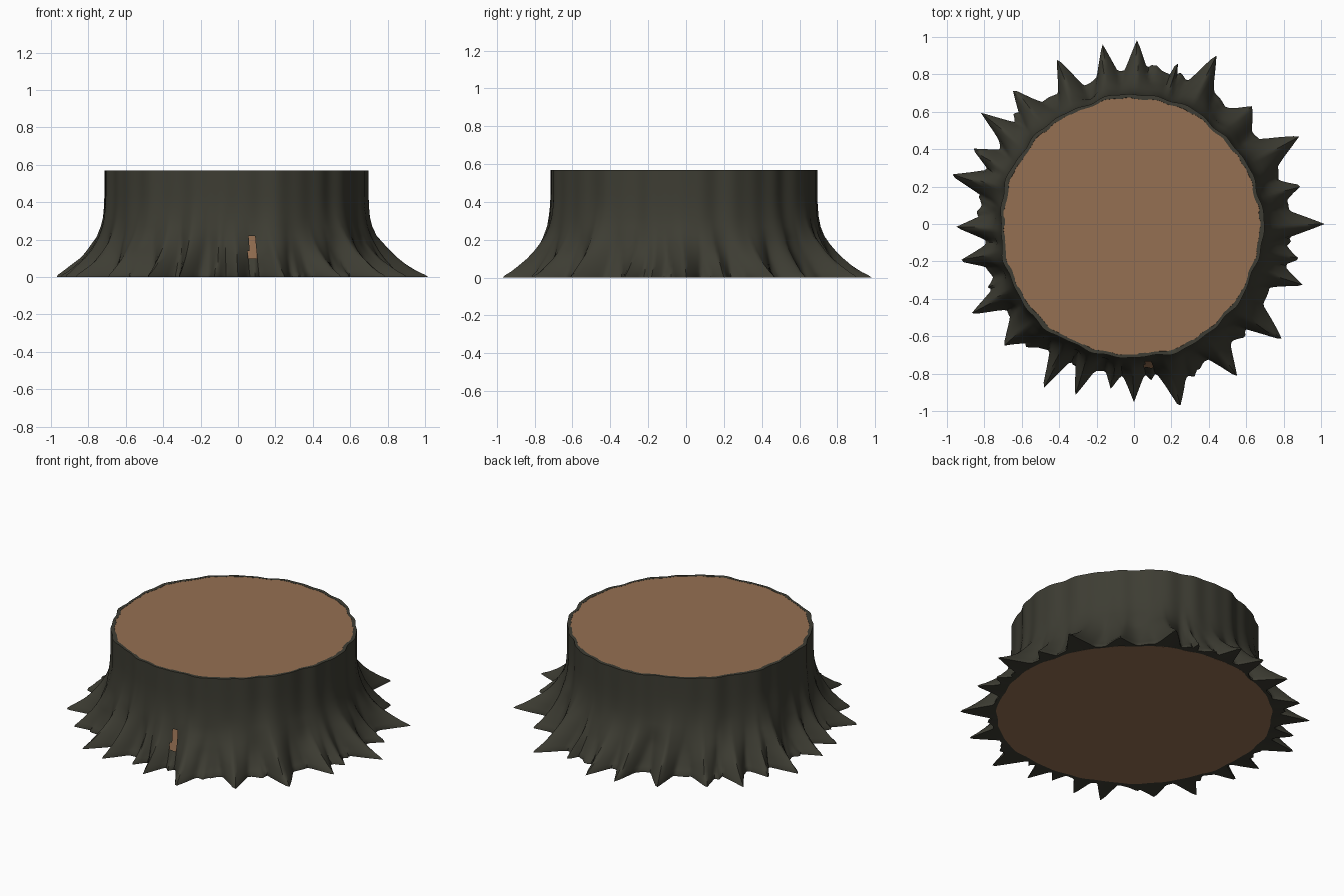
import bpy, bmesh, math, random

if "Cube" in bpy.data.objects:
    bpy.data.objects.remove(bpy.data.objects["Cube"])
random.seed(4)

def material(name, rgb):
    m = bpy.data.materials.new(name)
    m.diffuse_color = (*rgb, 1)
    m.use_nodes = True
    m.node_tree.nodes["Principled BSDF"].inputs["Base Color"].default_value = m.diffuse_color
    return m

bark_mat = material("dark bark", (0.047, 0.046, 0.033))
wood_mat = material("cut wood", (0.300, 0.160, 0.084))

N = 400
CX, CY = -0.016, -0.014      # the trunk top sits slightly off centre

# root spikes: (angle in degrees, tip radius, half width in degrees)
ROOTS = [(0, 1.0, 5), (13, .93, 4), (28, 1.0, 6), (45, .90, 7), (64, .99, 5), (75, .91, 1.5),
         (89, .98, 4.5), (100, .965, 4), (115, .99, 5), (132, .97, 5), (144, 1.02, 5),
         (155, .94, 4), (165, 1.02, 5), (181, .97, 5), (192, .95, 4), (209, 1.0, 5),
         (223, .95, 6), (241, 1.02, 4.5), (251, .97, 4), (262, .90, 3), (270, .96, 4),
         (284, 1.01, 5.5), (304, .99, 5), (322, 1.0, 6), (340, .99, 5), (348, .90, 4)]
ridges = [(a, t - .815, w, random.uniform(.30, .46), random.uniform(-8, 8)) for a, t, w in ROOTS]
# small folds between the roots
for i in range(34):
    ridges.append((random.uniform(0, 360), random.uniform(.015, .05), random.uniform(2, 4),
                   random.uniform(.12, .4), random.uniform(-14, 14)))

# trunk profile between the roots: (z, radius)
PROFILE = [(0, .815), (.012, .815), (.03, .80), (.06, .785), (.10, .765), (.14, .75), (.18, .738),
           (.22, .728), (.27, .718), (.32, .711), (.38, .706), (.44, .704), (.51, .704), (.57, .704)]

def wobble(a):
    return (.006 * math.sin(5 * a + 1) + .005 * math.sin(11 * a + 2)
            + .004 * math.sin(19 * a) + .003 * math.sin(31 * a + 3))

def bark_radius(deg, z, base):
    a = math.radians(deg)
    add = 0
    for c, amp, w, h, lean in ridges:
        if z >= h:
            continue
        d = abs((deg - c - lean * z + 180) % 360 - 180)
        wide = w * (1 + 1.2 * z / h)
        if d < wide:
            add = max(add, amp * (1 - z / h) ** 2.3 * (1 - d / wide) ** 1.15)
    return base + wobble(a) * (1 + .8 * (z < .2)) + add

def point(bm, deg, r, z):
    k = min(1, z / .3)
    a = math.radians(deg)
    return bm.verts.new((r * math.cos(a) + CX * k, r * math.sin(a) + CY * k, z))

def skin(bm, rings):
    for lo, hi in zip(rings, rings[1:]):
        for i in range(N):
            j = (i + 1) % N
            bm.faces.new((lo[i], lo[j], hi[j], hi[i]))

def finish(bm, name, mat, angle):
    me = bpy.data.meshes.new(name)
    bmesh.ops.recalc_face_normals(bm, faces=bm.faces)
    bm.to_mesh(me)
    bm.free()
    ob = bpy.data.objects.new(name, me)
    bpy.context.collection.objects.link(ob)
    me.materials.append(mat)
    bpy.ops.object.select_all(action='DESELECT')
    ob.select_set(True)
    bpy.context.view_layer.objects.active = ob
    bpy.ops.object.shade_smooth_by_angle(angle=math.radians(angle))
    return ob

degs = [360 * i / N for i in range(N)]

# bark: under lip, flared outside with roots, ragged top rim
bm = bmesh.new()
rings = [[point(bm, d, .765, .004) for d in degs]]
for z, r in PROFILE:
    rings.append([point(bm, d, bark_radius(d, z, r), z) for d in degs])
rag = [random.uniform(-.004, .004) for _ in range(N // 4)]
rings.append([point(bm, d, .684 + wobble(math.radians(d)) * .7 + rag[i // 4], .57)
              for i, d in enumerate(degs)])
rings.append([point(bm, d, .680, .555) for d in degs])
skin(bm, rings)
# small knot hole in the front that shows the wood
hole = []
for f in bm.faces:
    c = f.calc_center_median()
    if c.y < -.7 and .10 < c.z < .21 and abs(c.x - .075) < .022 - .12 * max(0, c.z - .12):
        hole.append(f)
bmesh.ops.delete(bm, geom=hole, context='FACES')
finish(bm, "bark", bark_mat, 45)

# wood core: cut top, hidden side, flat underside
bm = bmesh.new()
core = [(.002, .79), (.05, .755), (.10, .745), (.20, .712), (.32, .69), (.569, .69)]
rings = [[point(bm, d, r + wobble(math.radians(d)) * .7, z) for d in degs] for z, r in core]
skin(bm, rings)
bm.faces.new(rings[-1])
bm.faces.new(rings[0][::-1])
finish(bm, "wood_core", wood_mat, 40)
